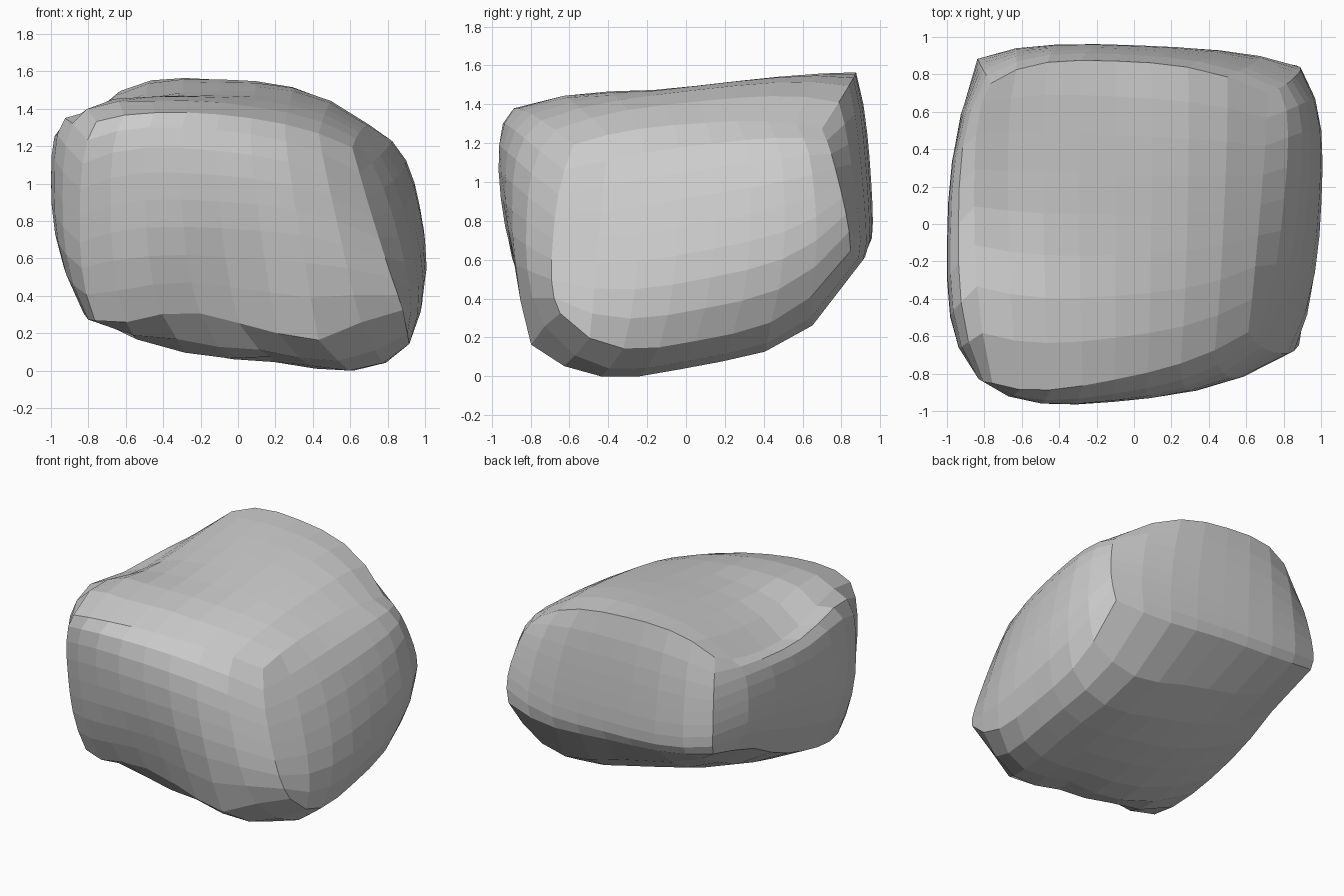
import bpy
import bmesh
from math import exp
from mathutils import Vector

if "Cube" in bpy.data.objects:
    bpy.data.objects.remove(bpy.data.objects["Cube"], do_unlink=True)

# Control cage: three levels, each with front, middle and back rows (x from - to +)
BOTTOM = [
    [(-.77, -.7, .25), (0, -.79, .22), (.9, -.65, .33)],
    [(-.86, .02, .4), (.2, -.05, .06), (.92, .05, .18)],
    [(-.84, .88, .71), (0, .94, .65), (.88, .86, .68)],
]
MIDDLE = [
    [(-.85, -.79, .8), (-.1, -.95, .9), (.76, -.69, .7)],
    [(-1, -.1, 1), (0, 0, .8), (.965, .15, .8)],
    [(-.83, .87, 1.02), (0, .945, 1), (.87, .79, 1)],
]
TOP = [
    [(-.76, -.87, 1.28), (-.1, -.84, 1.35), (.62, -.58, 1.19)],
    [(-.86, .1, 1.27), (-.1, .05, 1.49), (.68, .1, 1.3)],
    [(-.77, .75, 1.38), (-.1, .88, 1.56), (.73, .7, 1.26)],
]
CAGE = [BOTTOM, MIDDLE, TOP]

# Local sculpting strokes: centre, push, radius
STROKES = [
    ((.4, -.8, .2), (0, -.05, -.12), .22),      # chin under the front
    ((-.3, -.77, .22), (0, 0, .11), .25),       # arch beside the chin
    ((-.1, -.9, .5), (0, .05, 0), .3),          # undercut above the lip
    ((.2, -.52, 0), (0, 0, .08), .25),          # hollow behind the chin
    ((.55, .6, .4), (0, 0, -.12), .4),          # full underside at the back
    ((-.82, .5, .54), (0, 0, .09), .3),         # notch under the left side
    ((-.2, -.58, 1.42), (0, 0, .04), .3),       # full brow along the top
    ((-.83, -.5, 1.28), (0, 0, .15), .35),      # raised front shoulder
]


def weights(t):
    """Weights of the low, middle and high control points, full towards the edges."""
    bulge = abs(t) ** 3
    return ((bulge - t) / 2, 1 - bulge, (bulge + t) / 2)


def shape(co):
    """Carry a point of the unit block onto the boulder."""
    wx, wy, wz = (weights(c) for c in co)
    point = Vector()
    for level, a in zip(CAGE, wz):
        for row, b in zip(level, wy):
            for control, c in zip(row, wx):
                point += Vector(control) * (a * b * c)
    moved = point.copy()
    for centre, push, radius in STROKES:
        distance = (point - Vector(centre)).length / radius
        moved += Vector(push) * exp(-distance * distance)
    return moved


def make_material(name, colour):
    material = bpy.data.materials.new(name)
    material.use_nodes = True
    material.diffuse_color = colour
    shader = next(n for n in material.node_tree.nodes if n.type == "BSDF_PRINCIPLED")
    shader.inputs["Base Color"].default_value = colour
    shader.inputs["Roughness"].default_value = .9
    return material


# Boulder: a gridded block bent over the control cage, with flat facets
bm = bmesh.new()
bmesh.ops.create_cube(bm, size=2)
bmesh.ops.subdivide_edges(bm, edges=bm.edges[:], cuts=7, use_grid_fill=True)
for vert in bm.verts:
    vert.co = shape(vert.co)
# Wear the edges a little, then stand the stone on the floor
bmesh.ops.smooth_vert(bm, verts=bm.verts[:], factor=.2,
                      use_axis_x=True, use_axis_y=True, use_axis_z=True)
floor = min(v.co.z for v in bm.verts)
bmesh.ops.translate(bm, verts=bm.verts[:], vec=(0, 0, -floor))
bmesh.ops.recalc_face_normals(bm, faces=bm.faces[:])
for face in bm.faces:
    face.smooth = False
mesh = bpy.data.meshes.new("boulder")
bm.to_mesh(mesh)
bm.free()
mesh.materials.append(make_material("stone grey", (.6, .6, .6, 1)))
boulder = bpy.data.objects.new("boulder", mesh)
bpy.context.scene.collection.objects.link(boulder)
